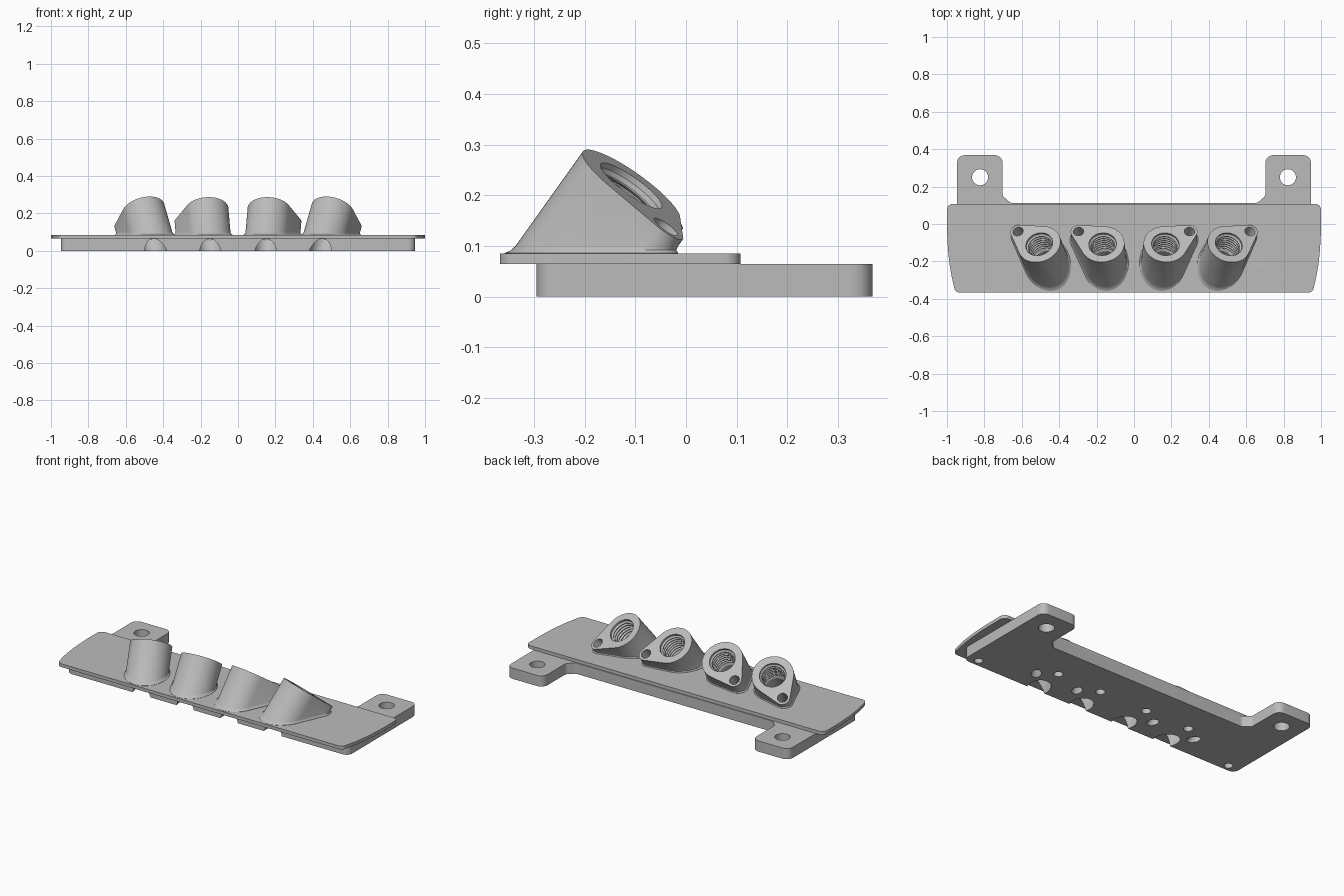
import bpy, bmesh
from math import cos, sin, pi, radians
from mathutils import Vector, geometry

if "Cube" in bpy.data.objects:
    bpy.data.objects.remove(bpy.data.objects["Cube"])

grey = bpy.data.materials.new("light_grey")
grey.use_nodes = True
grey.diffuse_color = (0.5, 0.5, 0.5, 1)
grey.node_tree.nodes["Principled BSDF"].inputs["Base Color"].default_value = (0.5, 0.5, 0.5, 1)


def make(name, bm):
    bmesh.ops.recalc_face_normals(bm, faces=bm.faces[:])
    mesh = bpy.data.meshes.new(name)
    bm.to_mesh(mesh)
    bm.free()
    mesh.materials.append(grey)
    ob = bpy.data.objects.new(name, mesh)
    bpy.context.collection.objects.link(ob)
    return ob


def add_rings(bm, rings):
    """Closed skin through a list of equally long point rings."""
    loops = [[bm.verts.new(p) for p in ring] for ring in rings]
    n = len(loops[0])
    for a, b in zip(loops, loops[1:]):
        for i in range(n):
            j = (i + 1) % n
            bm.faces.new((a[i], a[j], b[j], b[i]))
    bm.faces.new(loops[0][::-1])
    bm.faces.new(loops[-1])


def frame(d):
    ex = (Vector((1, 0, 0)) - d * d.x).normalized()
    return ex, d.cross(ex)


def add_lathe(bm, origin, d, profile, n=40):
    """Turned solid from (radius, distance along d) pairs."""
    ex, ey = frame(d)
    add_rings(bm, [[origin + d * t + r * (ex * cos(2 * pi * i / n) + ey * sin(2 * pi * i / n))
                    for i in range(n)] for r, t in profile])


def mirrored_outline(half):
    """Mirror half an outline in x and round its corners."""
    pts = half + [(-x, y, r) for x, y, r in reversed(half)]
    out = []
    for i, (x, y, r) in enumerate(pts):
        p = Vector((x, y))
        a = Vector(pts[i - 1][:2]) - p
        b = Vector(pts[(i + 1) % len(pts)][:2]) - p
        a, b = p + a.normalized() * r, p + b.normalized() * r
        for k in range(9):
            t = k / 8
            w = 2 * t * (1 - t) * 0.83
            s = (1 - t) ** 2 + t ** 2 + w
            out.append(((1 - t) ** 2 * a + w * p + t ** 2 * b) / s)
    return out


def plate(name, half, z0, z1):
    outline = mirrored_outline(half)
    bm = bmesh.new()
    add_rings(bm, [[(p.x, p.y, z) for p in outline] for z in (z0, z1)])
    return make(name, bm)


# Base bracket with two rear mounting tabs
base = plate("base_bracket", [(0.947, -0.295, 0.04), (0.947, 0.368, 0.045), (0.702, 0.368, 0.045),
                              (0.702, 0.15, 0.01), (0.66, 0.113, 0.01)], 0, 0.065)
# Cover plate with bowed ends
cover = plate("cover_plate", [(0.955, -0.367, 0.025), (0.98, -0.26, 0.04), (0.993, -0.16, 0.04),
                              (1, -0.04, 0.04), (1, 0.108, 0.035)], 0.065, 0.085)

UP = Vector((0, 0, 1))
cut = bmesh.new()
bodies = [base, cover]


def boss(name, side, x, lean, ear_dx, ear_end):
    """Leaning socket with a screw ear, plus its bore and screw hole."""
    d = Vector((side * lean, 0.57, 0.8)).normalized()
    top = Vector((side * x, -0.108, 0.219))
    ear = Vector((side * ear_dx, 0.068, 0))
    ear.z = -ear.dot(d) / d.z
    ex, ey = frame(d)
    centre2 = Vector((ear.dot(ex), ear.dot(ey)))

    # Teardrop section: hull of the socket circle and the ear circle
    pts = []
    for c, r in ((Vector((0, 0)), 0.117), (centre2, 0.042)):
        pts += [c + r * Vector((cos(i * pi / 32), sin(i * pi / 32))) for i in range(64)]
    hull = [pts[i] for i in geometry.convex_hull_2d(pts)]
    bm = bmesh.new()
    add_rings(bm, [[top + ex * p.x + ey * p.y - d * t for p in hull] for t in (0, 0.4)])
    bmesh.ops.bisect_plane(bm, geom=bm.verts[:] + bm.edges[:] + bm.faces[:],
                           plane_co=(0, 0, 0.1), plane_no=(0, 0, -1), clear_outer=True)

    # Flared foot
    rim = [e for e in bm.edges if e.is_boundary]
    for z, grow in ((0.092, 1.015), (0.086, 1.05), (0.07, 1.0)):
        geo = bmesh.ops.extrude_edge_only(bm, edges=rim)["geom"]
        verts = [g for g in geo if isinstance(g, bmesh.types.BMVert)]
        mid = sum((v.co for v in verts), Vector()) / len(verts)
        for v in verts:
            drop = d * ((z - v.co.z) / d.z) if grow > 1 else UP * (z - v.co.z)
            v.co = mid + (v.co - mid) * grow + drop
        rim = [g for g in geo if isinstance(g, bmesh.types.BMEdge)]
    bmesh.ops.holes_fill(bm, edges=rim, sides=0)
    bodies.append(make(name, bm))

    # Threaded bore running out through the underside
    profile = [(0.074, 0.03), (0.074, -0.012)]
    for k in range(7):
        t = -0.02 - k * 0.018
        profile += [(0.064, t), (0.064, t - 0.003), (0.073, t - 0.009), (0.073, t - 0.012)]
    profile += [(0.063, -0.155), (0.063, -0.44)]
    add_lathe(cut, top, d, profile)

    # Screw hole through the ear
    start = top + ear
    end = Vector((side * ear_end, -0.16, 0))
    axis = (start - end).normalized()
    add_lathe(cut, start, axis, [(0.028, 0.05), (0.028, -0.3)], 32)


def drill(x, y, r, z_top):
    add_lathe(cut, Vector((x, y, 0)), UP, [(r, -0.02), (r, z_top)], 32)


for side, word in ((1, "left"), (-1, "right")):
    boss("outer_socket_" + word, side, 0.507, 0.23, 0.113, 0.55)
    boss("inner_socket_" + word, side, 0.168, 0.07, 0.129, 0.265)
    drill(side * 0.823, 0.25, 0.043, 0.1)     # tab hole
    drill(side * 0.875, -0.255, 0.024, 0.05)  # blind corner hole
    drill(side * 0.455, -0.09, 0.026, 0.05)   # blind pin holes
    drill(side * 0.16, -0.09, 0.026, 0.05)

# Cut all holes, then shade
cutter = make("hole_cutter", cut)
cutter.hide_render = True
for ob in bodies:
    mod = ob.modifiers.new("holes", "BOOLEAN")
    mod.operation = "DIFFERENCE"
    mod.solver = "EXACT"
    mod.object = cutter
    bpy.ops.object.select_all(action="DESELECT")
    ob.select_set(True)
    bpy.context.view_layer.objects.active = ob
    bpy.ops.object.modifier_apply(modifier=mod.name)
    bpy.ops.object.shade_smooth_by_angle(angle=radians(30))
bpy.data.objects.remove(cutter)
